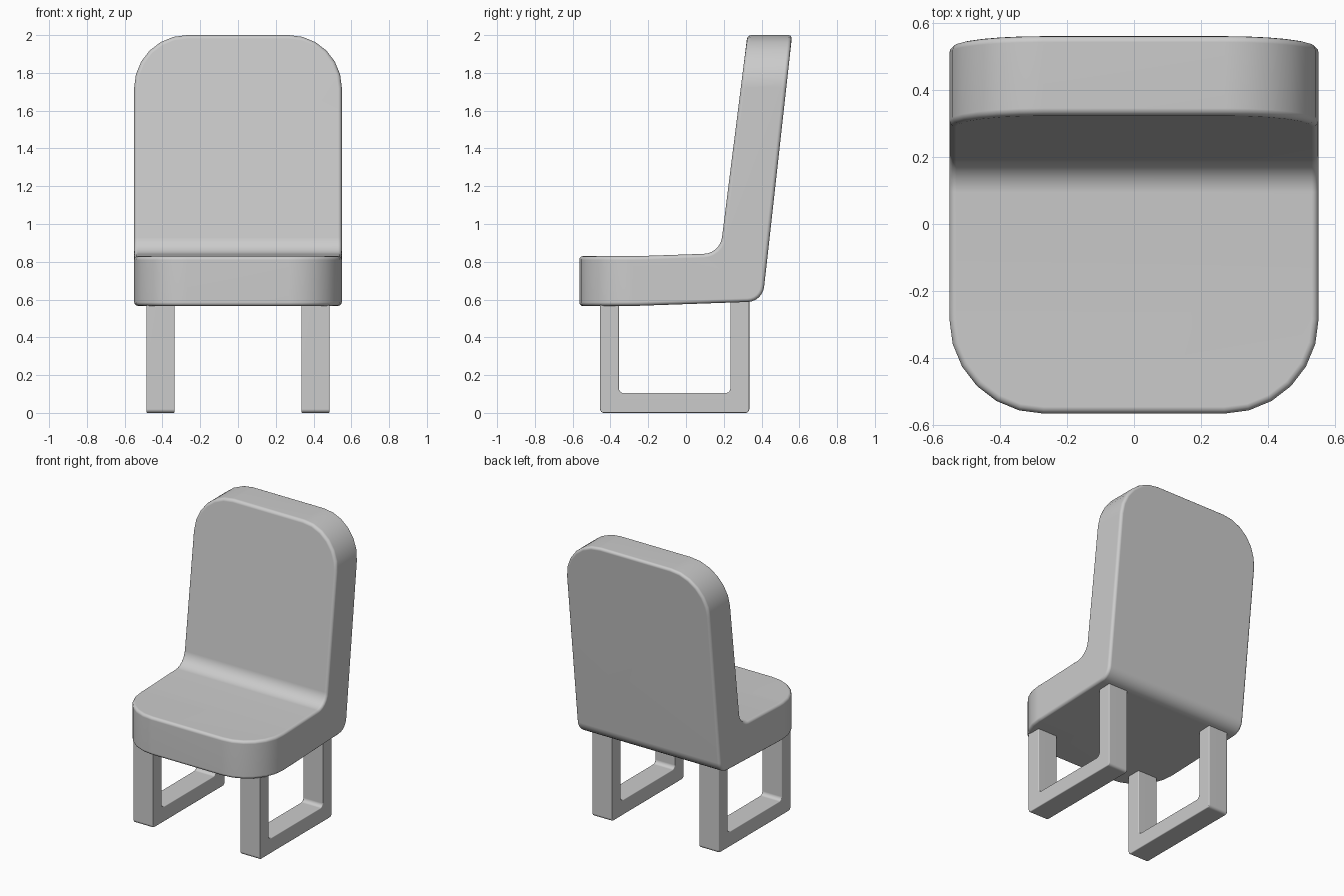
import bpy, bmesh, math
from mathutils import Vector

cube = bpy.data.objects.get("Cube")
if cube:
    bpy.data.objects.remove(cube, do_unlink=True)

grey = bpy.data.materials.new("plain_grey")
grey.use_nodes = True
grey.diffuse_color = (0.6, 0.6, 0.6, 1)
grey.node_tree.nodes["Principled BSDF"].inputs["Base Color"].default_value = grey.diffuse_color


def fillet(points, steps=6):
    """Round each (y, z, radius) corner of a closed outline."""
    out = []
    for i, (y, z, r) in enumerate(points):
        p = Vector((y, z))
        if r == 0:
            out.append(p)
            continue
        a = (Vector(points[i - 1][:2]) - p).normalized()
        b = (Vector(points[(i + 1) % len(points)][:2]) - p).normalized()
        half = math.acos(a.dot(b)) / 2
        centre = p + (a + b).normalized() * (r / math.sin(half))
        start = p + a * (r / math.tan(half)) - centre
        end = p + b * (r / math.tan(half)) - centre
        sweep = math.pi - 2 * half
        for k in range(steps + 1):
            t = sweep * k / steps
            out.append(centre + (start * math.sin(sweep - t) + end * math.sin(t)) / math.sin(sweep))
    return out


def extrude_profile(name, points, x0, x1, rim, corner_rule=None, corner=0):
    """Extrude a side outline across x, round chosen corners, soften the rim."""
    bm = bmesh.new()
    face = bm.faces.new([bm.verts.new((x0, p.x, p.y)) for p in fillet(points)])
    grown = bmesh.ops.extrude_face_region(bm, geom=[face])["geom"]
    bmesh.ops.translate(bm, vec=(x1 - x0, 0, 0),
                        verts=[g for g in grown if isinstance(g, bmesh.types.BMVert)])
    # The first cap stays behind after extruding; keep exactly one at each end
    if not face.is_valid or not any(all(v.co.x == x0 for v in f.verts) for f in bm.faces):
        bmesh.ops.holes_fill(bm, edges=[e for e in bm.edges if e.is_boundary])
    bmesh.ops.recalc_face_normals(bm, faces=bm.faces[:])
    if corner_rule:
        edges = [e for e in bm.edges if corner_rule(*[v.co for v in e.verts])]
        bmesh.ops.bevel(bm, geom=edges, offset=corner, segments=6,
                        profile=0.5, affect='EDGES')
    mesh = bpy.data.meshes.new(name)
    bm.to_mesh(mesh)
    bm.free()
    mesh.materials.append(grey)
    ob = bpy.data.objects.new(name, mesh)
    bpy.context.collection.objects.link(ob)
    bev = ob.modifiers.new("soft_rim", 'BEVEL')
    bev.width, bev.segments = rim, 3
    bev.limit_method, bev.angle_limit = 'ANGLE', math.radians(40)
    bpy.ops.object.select_all(action='DESELECT')
    ob.select_set(True)
    bpy.context.view_layer.objects.active = ob
    bpy.ops.object.modifier_apply(modifier=bev.name)
    bpy.ops.object.shade_smooth_by_angle(angle=math.radians(40))
    ob.modifiers.new("even_shading", 'WEIGHTED_NORMAL').keep_sharp = True


# Padded seat and backrest in one piece
shell = [(-0.565, 0.565, 0), (-0.25, 0.567, 0), (0.405, 0.59, 0.09),
         (0.562, 2.0, 0), (0.325, 2.0, 0), (0.18, 0.845, 0.1),
         (-0.25, 0.83, 0), (-0.565, 0.83, 0)]


def outer_corner(a, b):
    """Front uprights of the seat and top corners of the back."""
    same_side = abs(a.x - b.x) < 0.01
    front = a.y < -0.5 and b.y < -0.5
    top = a.z > 1.95 and b.z > 1.95
    return same_side and (front or top)


extrude_profile("seat_and_back", shell, -0.55, 0.55, 0.02, outer_corner, 0.28)

# Open sled frame under each side
frame = [(-0.455, 0.6, 0), (-0.455, 0, 0.02), (0.335, 0, 0.02), (0.335, 0.6, 0),
         (0.235, 0.6, 0), (0.235, 0.105, 0.025), (-0.355, 0.105, 0.025), (-0.355, 0.6, 0)]
for name, x in (("right_leg_frame", -0.41), ("left_leg_frame", 0.41)):
    extrude_profile(name, frame, x - 0.075, x + 0.075, 0.006)
